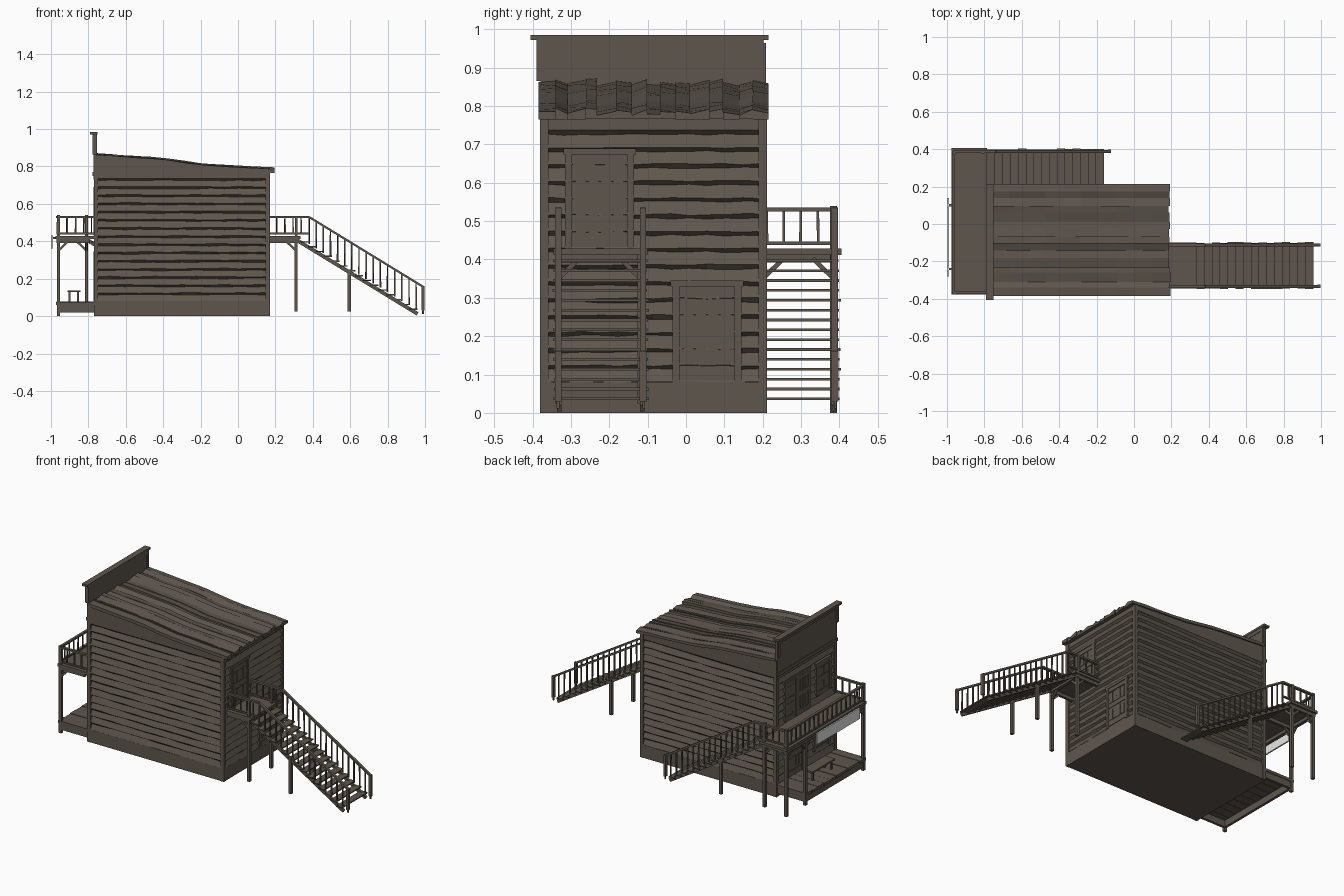
import bpy, bmesh, math, random
from mathutils import Vector, Matrix

if "Cube" in bpy.data.objects:
    bpy.data.objects.remove(bpy.data.objects["Cube"])

random.seed(4)
J = lambda a: random.uniform(-a, a)


def material(name, rgb):
    m = bpy.data.materials.new(name)
    m.diffuse_color = (*rgb, 1)
    m.use_nodes = True
    m.node_tree.nodes["Principled BSDF"].inputs["Base Color"].default_value = m.diffuse_color
    return m


WOOD = material("weathered_wood", (0.112, 0.094, 0.074))
PALE = material("pale_sign_paint", (0.8, 0.8, 0.8))


def finish(name, bm, mat=WOOD):
    me = bpy.data.meshes.new(name)
    bm.to_mesh(me)
    bm.free()
    me.materials.append(mat)
    ob = bpy.data.objects.new(name, me)
    bpy.context.collection.objects.link(ob)
    return ob


def box(bm, x0, x1, y0, y1, z0, z1):
    c = Matrix.Translation(((x0 + x1) / 2, (y0 + y1) / 2, (z0 + z1) / 2))
    bmesh.ops.create_cube(bm, size=1, matrix=c @ Matrix.Diagonal((x1 - x0, y1 - y0, z1 - z0, 1)))


def beam(bm, p, q, w, h):
    """Square timber from p to q, w wide and h high."""
    p, q = Vector(p), Vector(q)
    d = (q - p).normalized()
    up = Vector((0, 0, 1)) if abs(d.z) < 0.95 else Vector((1, 0, 0))
    s = up.cross(d).normalized()
    rot = Matrix((d, s, d.cross(s))).transposed().to_4x4()
    bmesh.ops.create_cube(bm, size=1, matrix=Matrix.Translation((p + q) / 2) @ rot
                          @ Matrix.Diagonal(((q - p).length, w, h, 1)))


def roof_z(x):
    pts = [(-0.79, 0.864), (-0.4, 0.838), (-0.2, 0.808), (0, 0.797), (0.2, 0.785)]
    for (a, za), (b, zb) in zip(pts, pts[1:]):
        if x <= b:
            return za + (zb - za) * (x - a) / (b - a)
    return pts[-1][1]


def prism(bm, x0, x1, y0, y1, z0, drop):
    """Block whose top follows the sagging roof."""
    n = 12
    xs = [x0 + (x1 - x0) * i / n for i in range(n + 1)]
    prof = [(x0, z0), (x1, z0)] + [(x, roof_z(x) - drop) for x in reversed(xs)]
    f = bm.faces.new([bm.verts.new((x, y0, z)) for x, z in prof])
    ext = bmesh.ops.extrude_face_region(bm, geom=[f])["geom"]
    bmesh.ops.translate(bm, vec=(0, y1 - y0, 0), verts=[v for v in ext if isinstance(v, bmesh.types.BMVert)])
    bmesh.ops.recalc_face_normals(bm, faces=bm.faces)


# main walls, upper frieze and base boards
bm = bmesh.new()
prism(bm, -0.755, 0.155, -0.365, 0.195, 0.0, 0.022)
finish("building_core", bm)
bm = bmesh.new()
prism(bm, -0.766, 0.166, -0.377, 0.207, 0.735, 0.016)
finish("upper_frieze", bm)
bm = bmesh.new()
box(bm, -0.768, 0.168, -0.379, 0.209, 0.0, 0.08)
finish("base_boards", bm)


def siding(name, origin, u, length, n):
    """Overlapping wavy clapboards on one wall."""
    bm = bmesh.new()
    origin, u, n = Vector(origin), Vector(u), Vector(n)
    seg, pitch, rows = 12, 0.0437, []
    for i in range(15):
        z = 0.08 + i * pitch
        for out, zz, j in ((0.014, z, 0.0025), (0.001, z + pitch - 0.01, 0.0025)):
            rows.append([bm.verts.new(origin + u * (length * k / seg) + n * out
                                      + Vector((0, 0, zz + J(j)))) for k in range(seg + 1)])
    rows.append([bm.verts.new(origin + u * (length * k / seg) + n * 0.014
                              + Vector((0, 0, 0.737))) for k in range(seg + 1)])
    for a, b in zip(rows, rows[1:]):
        for k in range(seg):
            f = bm.faces.new((a[k], a[k + 1], b[k + 1], b[k]))
            f.normal_update()
            if f.normal.dot(n) < 0:
                f.normal_flip()
    finish(name, bm)


siding("siding_front", (-0.755, -0.365, 0), (1, 0, 0), 0.91, (0, -1, 0))
siding("siding_back", (-0.755, 0.195, 0), (1, 0, 0), 0.91, (0, 1, 0))
siding("siding_right", (0.155, -0.365, 0), (0, 1, 0), 0.56, (1, 0, 0))
siding("siding_left", (-0.755, -0.365, 0), (0, 1, 0), 0.56, (-1, 0, 0))

bm = bmesh.new()
for x in (-0.759, 0.159):
    for y in (-0.370, 0.200):
        box(bm, x - 0.011, x + 0.011, y - 0.011, y + 0.011, 0, roof_z(x) - 0.015)
finish("corner_boards", bm)

# warped, unevenly tilted roof planks running along x
bm = bmesh.new()
n = 15
ys = [-0.385 + 0.6 * i / n + (J(0.008) if 0 < i < n else 0) for i in range(n + 1)]
for i, (y0, y1) in enumerate(zip(ys, ys[1:])):
    tilt = 0.003 if i in (0, n - 1) else 0.010
    t0, t1, rings, x1 = J(tilt), J(tilt), [], 0.19 + J(0.006)
    for k in range(11):
        x = -0.76 + (x1 + 0.76) * k / 10
        a, b = roof_z(x) + t0 + J(0.002), roof_z(x) + t1 + J(0.002)
        low = roof_z(x) - 0.02
        rings.append([bm.verts.new(c) for c in ((x, y0, a), (x, y1, b), (x, y1, low), (x, y0, low))])
    for r, s in zip(rings, rings[1:]):
        for k in range(4):
            bm.faces.new((r[k], r[(k + 1) % 4], s[(k + 1) % 4], s[k]))
    bm.faces.new(rings[0])
    bm.faces.new(rings[-1])
bmesh.ops.recalc_face_normals(bm, faces=bm.faces)
finish("roof_planks", bm)

# false front with border and cornice
bm = bmesh.new()
box(bm, -0.773, -0.757, -0.379, 0.208, 0.73, 0.965)
box(bm, -0.778, -0.754, -0.39, -0.37, 0.865, 0.97)
box(bm, -0.778, -0.754, 0.182, 0.202, 0.865, 0.97)
box(bm, -0.778, -0.754, -0.39, 0.202, 0.95, 0.972)
box(bm, -0.778, -0.757, -0.379, 0.208, 0.75, 0.77)
box(bm, -0.79, -0.752, -0.405, 0.215, 0.972, 0.985)
finish("false_front", bm)


def opening(name, x, s, y0, y1, z0, z1, cols=4):
    """Cased door or window: slab, two rows of panels, rails and casing."""
    bm = bmesh.new()

    def plate(a, b, c, d, out):
        box(bm, min(x, x + s * out), max(x, x + s * out), a, b, c, d)
    plate(y0, y1, z0, z1, 0.0125)
    for a, b in ((y0, y0 + 0.018), (y1 - 0.018, y1)):
        plate(a, b, z0, z1, 0.0165)
    plate(y0 - 0.005, y1 + 0.005, z1 - 0.016, z1, 0.0172)
    h, w = z1 - z0, (y1 - y0 - 0.05) / cols
    for f in (0.03, 0.46, 0.84):
        plate(y0 + 0.02, y1 - 0.02, z0 + f * h, z0 + (f + 0.09) * h, 0.0158)
    for f in (0.17, 0.57):
        for c in range(cols):
            a = y0 + 0.025 + c * w
            plate(a + 0.003, a + w - 0.003, z0 + f * h, z0 + (f + 0.24) * h + J(0.004), 0.0148)
    finish(name, bm)


opening("upper_back_door", 0.155, 1, -0.315, -0.135, 0.425, 0.69)
opening("lower_back_door", 0.155, 1, -0.035, 0.145, 0.08, 0.345)
opening("balcony_door_a", -0.755, -1, 0.005, 0.13, 0.43, 0.69, 3)
opening("balcony_door_b", -0.755, -1, -0.12, 0.005, 0.43, 0.69, 3)
opening("balcony_window", -0.755, -1, -0.325, -0.18, 0.48, 0.68, 2)
opening("porch_door", -0.755, -1, -0.06, 0.11, 0.08, 0.345)
opening("porch_window", -0.755, -1, -0.315, -0.155, 0.14, 0.32, 2)

# porch skirt, plank floor and bench
bm = bmesh.new()
box(bm, -0.966, -0.95, -0.372, 0.205, 0.02, 0.064)
for y in (-0.364, 0.196):
    box(bm, -0.95, -0.766, y - 0.008, y + 0.008, 0.02, 0.064)
for i in range(10):
    y = -0.378 + i * 0.0588
    box(bm, -0.972 + J(0.003), -0.76, y, y + 0.057, 0.06, 0.076 + J(0.0015))
finish("porch_floor", bm)
bm = bmesh.new()
box(bm, -0.912, -0.843, -0.16, 0.06, 0.128, 0.138)
for x in (-0.9, -0.855):
    for y in (-0.14, 0.04):
        box(bm, x - 0.005, x + 0.005, y - 0.005, y + 0.005, 0.07, 0.13)
finish("porch_bench", bm)

# balcony and landing decks with edge beams
bm = bmesh.new()
box(bm, -0.977, -0.76, -0.378, 0.21, 0.412, 0.428)
box(bm, -0.977, -0.785, 0.21, 0.405, 0.412, 0.428)
box(bm, -0.97, -0.95, -0.372, 0.395, 0.392, 0.412)
for y in (-0.367, 0.2, 0.385):
    box(bm, -0.965, -0.79, y - 0.008, y + 0.008, 0.392, 0.412)
finish("balcony_deck", bm)
bm = bmesh.new()
box(bm, 0.16, 0.335, -0.345, -0.1, 0.412, 0.428)
for y in (-0.332, -0.118):
    box(bm, 0.16, 0.325, y - 0.008, y + 0.008, 0.392, 0.412)
box(bm, 0.3, 0.32, -0.34, -0.105, 0.392, 0.412)
finish("back_landing_deck", bm)

# supporting posts and knee braces
bm = bmesh.new()
for x, y, z0, z1 in ((-0.96, -0.367, 0.0, 0.54), (-0.96, 0.2, 0.0, 0.41), (-0.96, 0.385, 0, 0.54),
                     (-0.81, 0.385, 0.02, 0.54), (-0.51, 0.385, 0.02, 0.24),
                     (0.31, -0.333, 0.025, 0.41), (0.31, -0.117, 0.025, 0.41),
                     (0.595, -0.333, 0.025, 0.25), (0.595, -0.117, 0.025, 0.25)):
    w = 0.009
    box(bm, x - w, x + w, y - w, y + w, z0, z1)
    if z1 > 0.3:
        for dx, dy in ((1, 0), (-1, 0), (0, 1), (0, -1)):
            ex, ey = x + dx * 0.055, y + dy * 0.055
            on_deck = (-0.97 < ex < -0.76 and -0.375 < ey < 0.4) or (0.17 < ex < 0.33 and -0.34 < ey < -0.1)
            if on_deck:
                beam(bm, (x, y, 0.35), (ex, ey, 0.403), 0.01, 0.012)
finish("support_posts", bm)


def rail(bm, p, q, drop, bottom, step=0.045):
    """Handrail from p to q with slightly crooked pickets."""
    p, q = Vector(p), Vector(q)
    beam(bm, p, q, 0.016, 0.011)
    down = Vector((0, 0, drop))
    if bottom:
        beam(bm, p - down, q - down, 0.01, 0.009)
    n = max(2, round((q - p).length / step))
    for i in range(n + 1):
        c = p.lerp(q, i / n)
        beam(bm, c - down + Vector((J(0.002), J(0.002), 0)), c, 0.007, 0.007)


bm = bmesh.new()
rail(bm, (-0.965, -0.367, 0.53), (-0.965, 0.388, 0.53), 0.088, True)
rail(bm, (-0.965, -0.367, 0.53), (-0.77, -0.367, 0.53), 0.088, True)
finish("balcony_railing", bm)


def stairs(name, x0, y0, y1, rails, stringers):
    """Open-tread flight going down towards +x, with railings."""
    bm = bmesh.new()
    for y in stringers:
        beam(bm, (x0 - 0.01, y, 0.403), (x0 + 0.63, y, 0.012), 0.012, 0.02)
    for i in range(15):
        x, z = x0 + 0.004 + i * 0.0415, 0.396 - i * 0.0257
        box(bm, x, x + 0.044, y0 + J(0.003), y1 + J(0.004), z - 0.003, z + 0.004)
    finish(name + "_flight", bm)
    bm = bmesh.new()
    for y in rails:
        rail(bm, (x0 - 0.165, y, 0.53), (x0 + 0.05, y, 0.53), 0.088, True)
        rail(bm, (x0 + 0.05, y, 0.53), (x0 + 0.66, y, 0.157), 0.145, False)
        box(bm, x0 + 0.652, x0 + 0.668, y - 0.009, y + 0.009, 0.03, 0.162)
        box(bm, x0 - 0.026, x0 - 0.012, y - 0.008, y + 0.008, 0.41, 0.535)
    finish(name + "_railing", bm)


stairs("back_stairs", 0.33, -0.345, -0.1, (-0.333, -0.112), (-0.331, -0.114))
stairs("side_stairs", -0.79, 0.207, 0.4, (0.388,), (0.386,))

# blank hanging sign on the balcony edge
bm = bmesh.new()
box(bm, -0.999, -0.99, -0.28, 0.14, 0.362, 0.43)
finish("sign_board", bm, PALE)
bm = bmesh.new()
for y in (-0.24, 0.1):
    box(bm, -0.991, -0.965, y - 0.006, y + 0.006, 0.412, 0.422)
finish("sign_brackets", bm)
